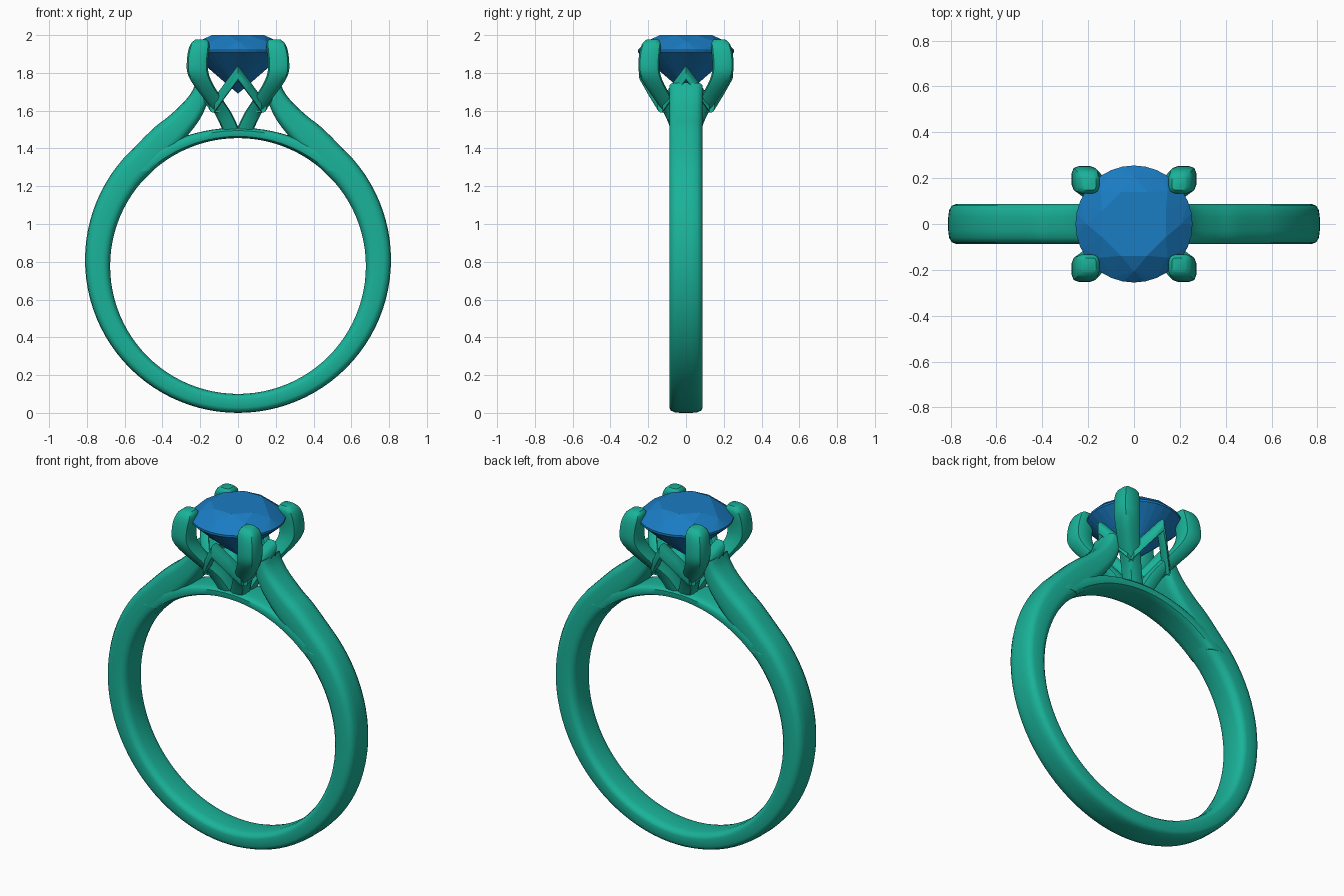
import bpy, bmesh, math
from mathutils import Vector, Matrix

if "Cube" in bpy.data.objects:
    bpy.data.objects.remove(bpy.data.objects["Cube"])


def material(name, rgb):
    m = bpy.data.materials.new(name)
    m.diffuse_color = (*rgb, 1)
    m.use_nodes = True
    m.node_tree.nodes["Principled BSDF"].inputs["Base Color"].default_value = m.diffuse_color
    return m


METAL = material("green_metal", (0.01, 0.45, 0.32))
BLUE = material("blue_gem", (0.01, 0.2, 0.54))


def finish(name, bm, mat, angle=None):
    bmesh.ops.recalc_face_normals(bm, faces=bm.faces)
    me = bpy.data.meshes.new(name)
    bm.to_mesh(me)
    bm.free()
    me.materials.append(mat)
    ob = bpy.data.objects.new(name, me)
    bpy.context.collection.objects.link(ob)
    if angle:
        bpy.ops.object.select_all(action='DESELECT')
        bpy.context.view_layer.objects.active = ob
        ob.select_set(True)
        bpy.ops.object.shade_smooth_by_angle(angle=math.radians(angle))
    return ob


def loft(name, rings, cap_start=True, angle=40):
    bm = bmesh.new()
    vs = [[bm.verts.new(p) for p in r] for r in rings]
    n = len(vs[0])
    for a, b in zip(vs, vs[1:]):
        for i in range(n):
            j = (i + 1) % n
            bm.faces.new((a[i], a[j], b[j], b[i]))
    if cap_start:
        bm.faces.new(vs[0])
    bm.faces.new(vs[-1])
    return finish(name, bm, METAL, angle)


def smooth_path(pts, steps=4):
    """Catmull-Rom interpolation of tuples of numbers."""
    out = []
    for i in range(len(pts) - 1):
        four = pts[max(i - 1, 0)], pts[i], pts[i + 1], pts[min(i + 2, len(pts) - 1)]
        for k in range(steps):
            t = k / steps
            out.append(tuple(0.5 * (2 * b + (c - a) * t + (2 * a - 5 * b + 4 * c - d) * t * t
                                    + (3 * b - a - 3 * c + d) * t ** 3) for a, b, c, d in zip(*four)))
    return out + [pts[-1]]


def mirror(ob, y=False):
    m = ob.modifiers.new("mirror", 'MIRROR')
    m.use_axis = (True, y, False)


# Band cross-section: (share of thickness from inside to outside, y)
HALF = [(0, .045), (.05, .07), (.17, .085), (.3, .088), (.72, .088), (.88, .08), (.97, .06), (1, .03)]
SECTION = HALF + [(t, -y) for t, y in reversed(HALF)]


def band_ring(s):
    xi, zi, xo, zo = s
    return [Vector((xi + (xo - xi) * t, y, zi + (zo - zi) * t)) for t, y in SECTION]


def arc(a, inner=(.7775, .677), outer=(.81, .81)):
    s, c = math.sin(a), -math.cos(a)
    return (inner[1] * s, inner[0] + inner[1] * c, outer[1] * s, outer[0] + outer[1] * c)


# Shank: round hoop rising into two shoulders
hoop = [arc(math.radians(3.75 * i)) for i in range(36)]
shoulder = [hoop[-1], (.39, 1.34, .455, 1.50), (.30, 1.43, .37, 1.568), (.215, 1.535, .29, 1.642),
            (.17, 1.62, .245, 1.70), (.148, 1.70, .225, 1.748)]
stations = hoop[:-1] + smooth_path(shoulder)
mirror(loft("shank", [band_ring(s) for s in stations], cap_start=False))

# Bridge: thin arch closing the finger hole under the setting
loft("bridge", [band_ring(arc(math.radians(180 + a), outer=(.62, .89))) for a in range(-42, 43, 3)])

# Four claws: x offset, height, half width
claw = [(.03, 1.48, .045), (.075, 1.58, .045), (.13, 1.66, .048), (.185, 1.74, .053), (.212, 1.80, .056),
        (.215, 1.86, .056), (.208, 1.92, .055), (.20, 1.957, .048), (.195, 1.977, .03)]
CORNERS = [(1, .45), (.85, .85), (.45, 1), (-.45, 1), (-.85, .85), (-1, .45)]
CORNERS += [(-u, -v) for u, v in CORNERS]
rings = [[(x + u * h, x * .91 + v * h, z) for u, v in CORNERS] for x, z, h in smooth_path(claw, 3)]
mirror(loft("claws", rings), y=True)

# Pointed struts between neighbouring claws
for k, side in enumerate(("front", "right", "back", "left")):
    rot = Matrix.Rotation(k * math.pi / 2, 3, 'Z')
    rings = []
    for x, r, z in ((-.125, .12, 1.63), (-.06, .175, 1.72), (0, .22, 1.80), (.06, .175, 1.72), (.125, .12, 1.63)):
        rings.append([rot @ Vector((x, -(r + u * .03), z + v * .04)) for u, v in CORNERS])
    loft(side + "_strut", rings)

# Brilliant-cut gem: hull of facet rings (count, radius, height, phase)
bm = bmesh.new()
for n, r, z, ph in ((8, .15, 2.0, .5), (8, .207, 1.968, 0), (32, .255, 1.922, 0), (32, .255, 1.91, 0),
                    (8, .085, 1.757, .5)):
    for i in range(n):
        a = math.tau * (i + ph) / n
        bm.verts.new((r * math.cos(a), r * math.sin(a), z))
bm.verts.new((0, 0, 1.69))
bmesh.ops.convex_hull(bm, input=bm.verts)
finish("gem", bm, BLUE)
